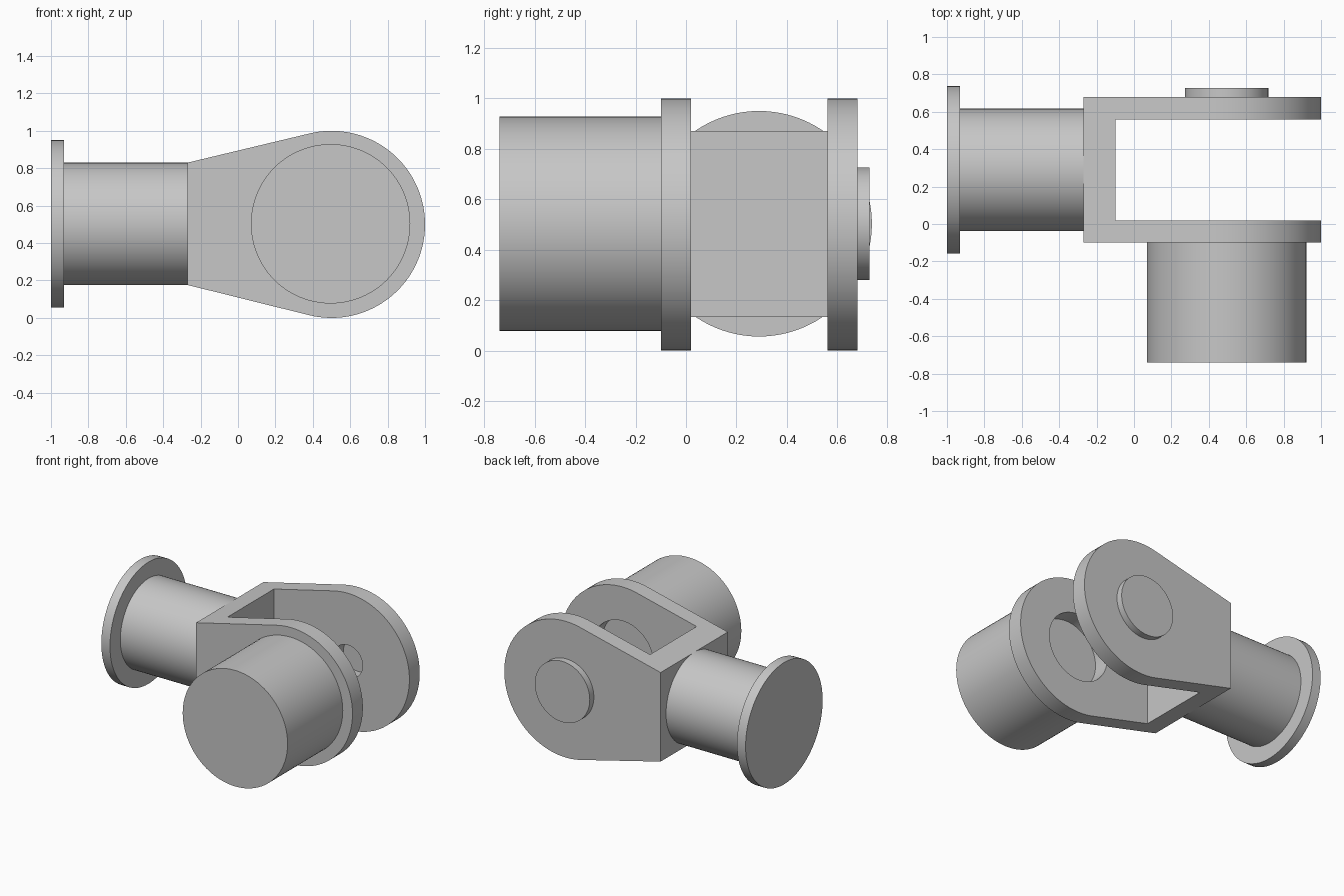
import bpy
import bmesh
import math
from mathutils import Matrix, Vector

if "Cube" in bpy.data.objects:
    bpy.data.objects.remove(bpy.data.objects["Cube"], do_unlink=True)

# One plain metal colour
metal = bpy.data.materials.new("light_grey_metal")
metal.use_nodes = True
GREY = (0.57, 0.57, 0.57, 1)
metal.diffuse_color = GREY
metal.node_tree.nodes["Principled BSDF"].inputs["Base Color"].default_value = GREY

MID_Y, MID_Z = 0.29, 0.503      # centre line of the arm
PIVOT_X, EYE_R = 0.5, 0.5       # rounded end of the fork


def finish(bm, name):
    bmesh.ops.recalc_face_normals(bm, faces=bm.faces)
    mesh = bpy.data.meshes.new(name)
    bm.to_mesh(mesh)
    bm.free()
    obj = bpy.data.objects.new(name, mesh)
    bpy.context.collection.objects.link(obj)
    mesh.materials.append(metal)
    return obj


def smooth(obj):
    bpy.ops.object.select_all(action='DESELECT')
    obj.select_set(True)
    bpy.context.view_layer.objects.active = obj
    bpy.ops.object.shade_smooth_by_angle(angle=math.radians(30))


def cylinder(name, axis, radius, start, end, a, b):
    """Cylinder along x (a, b = y, z) or along y (a, b = x, z)."""
    mid = (start + end) / 2
    if axis == 'X':
        place = Matrix.Translation((mid, a, b)) @ Matrix.Rotation(math.pi / 2, 4, 'Y')
    else:
        place = Matrix.Translation((a, mid, b)) @ Matrix.Rotation(math.pi / 2, 4, 'X')
    bm = bmesh.new()
    bmesh.ops.create_cone(bm, cap_ends=True, segments=96, radius1=radius,
                          radius2=radius, depth=end - start, matrix=place)
    return finish(bm, name)


def cut(target, cutter):
    cutter.hide_render = True
    mod = target.modifiers.new("cut", 'BOOLEAN')
    mod.operation = 'DIFFERENCE'
    mod.solver = 'EXACT'
    mod.object = cutter
    bpy.context.view_layer.objects.active = target
    bpy.ops.object.modifier_apply(modifier=mod.name)
    bpy.data.objects.remove(cutter, do_unlink=True)


# Fork: teardrop outline with tangent sides, extruded across the arm
base_x, base_half = -0.27, 0.327
reach = Vector((PIVOT_X - base_x, base_half))
tangent = math.pi - math.atan2(reach.y, reach.x) - math.acos(EYE_R / reach.length)
outline = [(base_x, MID_Z - base_half)]
STEPS = 72
for i in range(STEPS + 1):
    t = -tangent + 2 * tangent * i / STEPS
    outline.append((PIVOT_X + EYE_R * math.cos(t), EYE_R + EYE_R * math.sin(t)))
outline.append((base_x, MID_Z + base_half))

bm = bmesh.new()
face = bm.faces.new([bm.verts.new((x, -0.10, z)) for x, z in outline])
side = bmesh.ops.extrude_face_region(bm, geom=[face])
bmesh.ops.translate(bm, vec=(0, 0.78, 0),
                    verts=[v for v in side["geom"] if isinstance(v, bmesh.types.BMVert)])
fork = finish(bm, "fork")

# Slot between the two cheeks
bm = bmesh.new()
bmesh.ops.create_cube(bm, size=1, matrix=Matrix.Translation((0.5, MID_Y, 0.5))
                      @ Matrix.Diagonal((1.2, 0.54, 1.4, 1)))
cut(fork, finish(bm, "slot_cutter"))

# Large hole in the front cheek, small pin hole in the back cheek
cut(fork, cylinder("front_hole_cutter", 'Y', 0.25, -0.2, 0.1, PIVOT_X, EYE_R))
cut(fork, cylinder("back_hole_cutter", 'Y', 0.12, 0.5, 0.75, PIVOT_X, EYE_R))
smooth(fork)

# Drive housing in front and cap behind
smooth(cylinder("drive_housing", 'Y', 0.426, -0.74, -0.10, 0.495, MID_Z))
smooth(cylinder("pivot_cap", 'Y', 0.223, 0.68, 0.728, 0.495, MID_Z))

# Arm tube and end flange
smooth(cylinder("arm_tube", 'X', base_half, -0.93, base_x, MID_Y, MID_Z))
smooth(cylinder("end_flange", 'X', 0.447, -1.0, -0.93, MID_Y, MID_Z))
